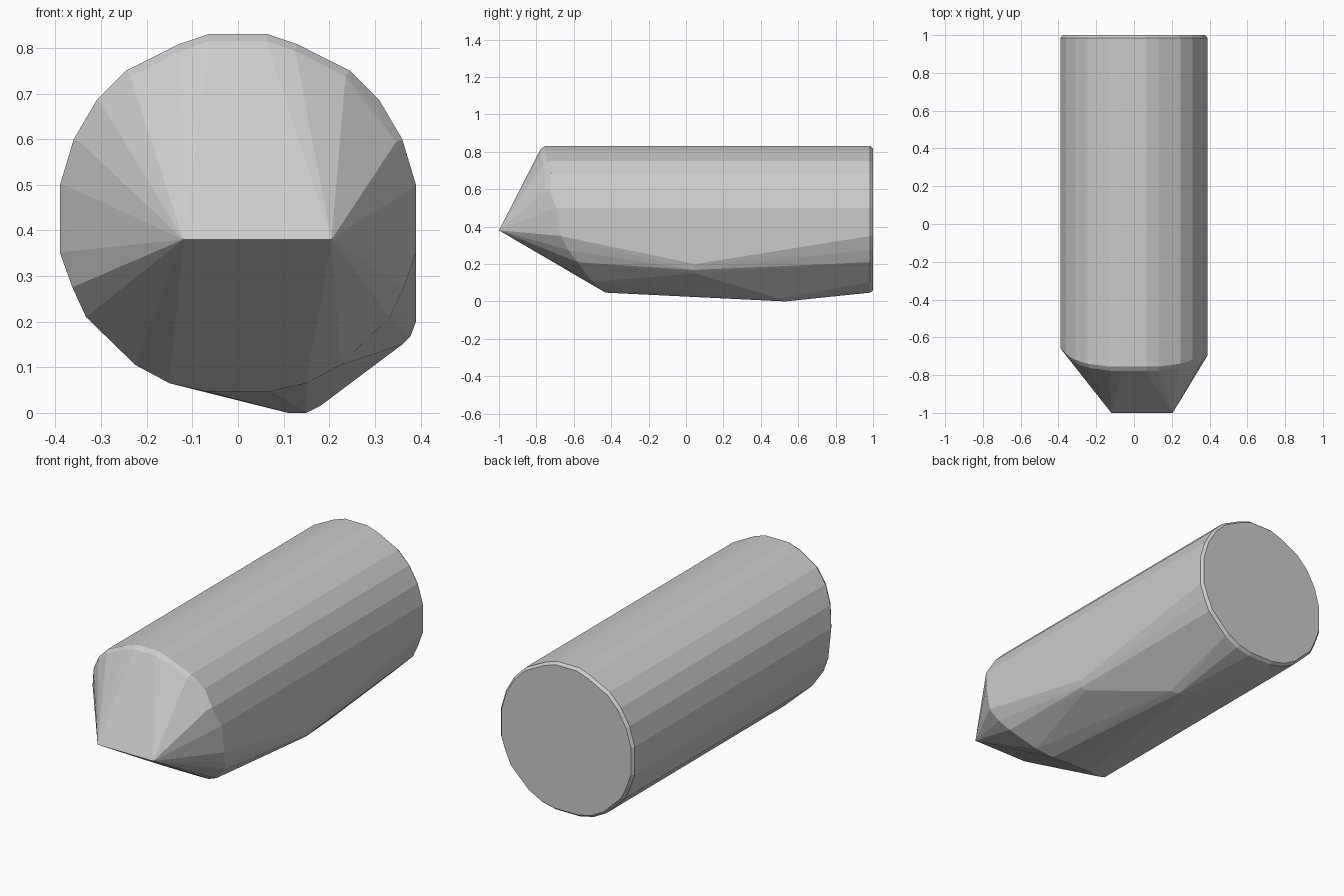
import bpy, bmesh

if "Cube" in bpy.data.objects:
    bpy.data.objects.remove(bpy.data.objects["Cube"])

# Half cross-section: x, z, and y where the body meets the nose on that line
profile = [
    (0.065, 0.83, -0.755), (0.13, 0.808, -0.755), (0.245, 0.75, -0.74),
    (0.31, 0.685, -0.72), (0.36, 0.60, -0.69), (0.39, 0.50, -0.655),
    (0.39, 0.35, -0.63), (0.363, 0.275, -0.63), (0.333, 0.21, -0.58),
    (0.225, 0.105, -0.50), (0.15, 0.065, -0.46), (0.07, 0.047, -0.43),
]
MID_Z = 0.437


def inset(x, z, d):
    k = 1 - d / 0.39
    return x * k, MID_Z + (z - MID_Z) * k


points = []
for x0, z, y_front in profile:
    for side in (-1, 1):
        x = x0 * side
        y = y_front - (0.04 if side > 0 and 0.3 < z < 0.65 else 0)
        # shoulder edge, with its narrow bevel
        points.append((x, y, z))
        xi, zi = inset(x, z, 0.015)
        points.append((xi, y - 0.022, zi))
        # rear rim and bevelled end cap
        points.append((x, 0.985, z))
        xi, zi = inset(x, z, 0.012)
        points.append((xi, 1.0, zi))

# Wedge tip of the nose
points += [(-0.12, -1, 0.38), (0.205, -1, 0.38)]
# Lopsided keel and the bulge on the lower right side
points += [(0.11, 0.53, 0), (0.15, 0.53, 0), (0.18, 0.50, 0.015),
           (0.36, 0.05, 0.15), (0.378, 0.04, 0.168), (0.39, 0.05, 0.20)]

# Wrap the outline points in one faceted convex body
bm = bmesh.new()
for p in points:
    bm.verts.new(p)
result = bmesh.ops.convex_hull(bm, input=bm.verts[:])
loose = [v for v in bm.verts if not v.link_faces]
bmesh.ops.delete(bm, geom=loose, context='VERTS')
bmesh.ops.dissolve_limit(bm, angle_limit=0.01, verts=bm.verts[:], edges=bm.edges[:])
bmesh.ops.recalc_face_normals(bm, faces=bm.faces[:])
mesh = bpy.data.meshes.new("faceted_body")
bm.to_mesh(mesh)
bm.free()
body = bpy.data.objects.new("faceted_body", mesh)
bpy.context.collection.objects.link(body)
